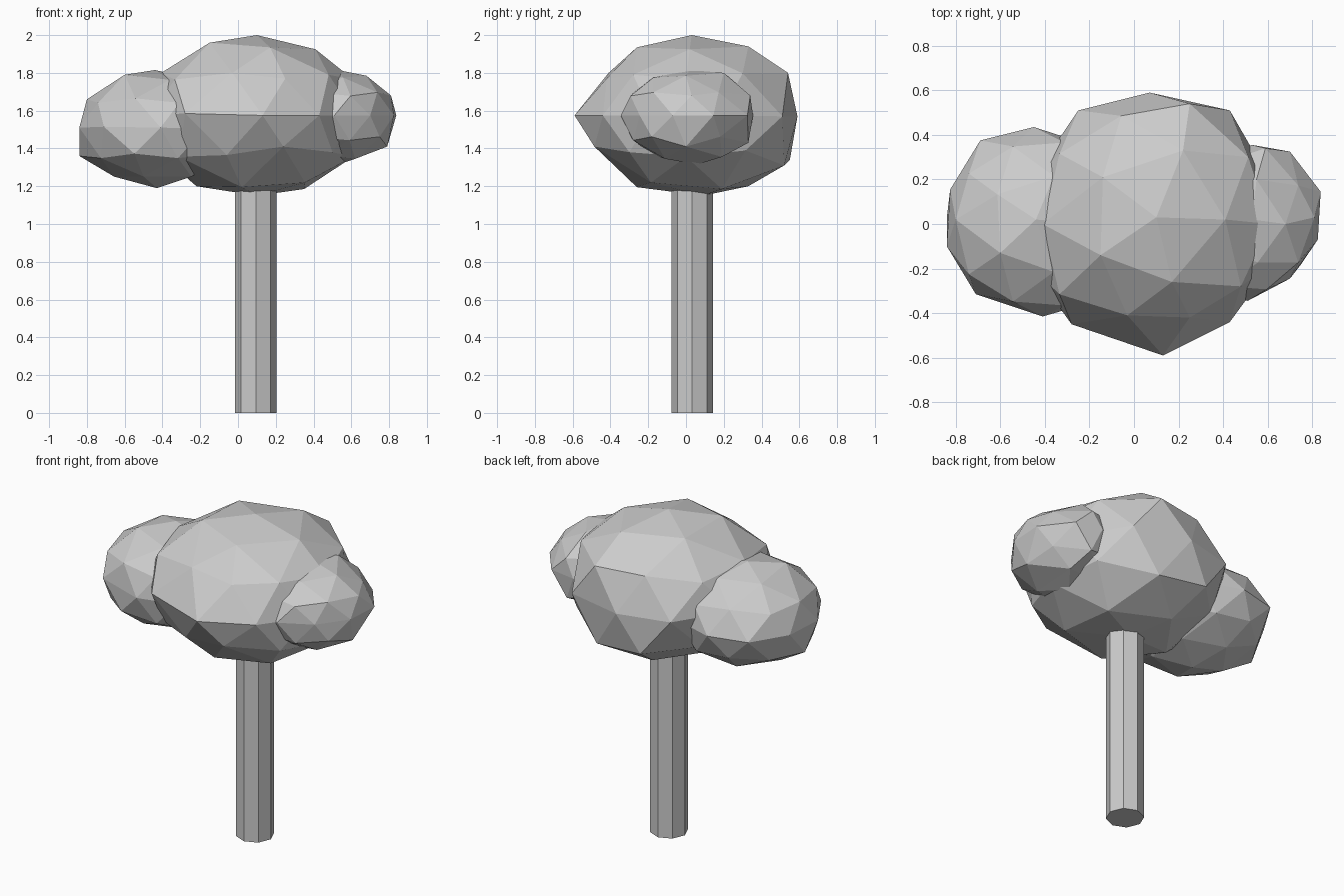
import bpy
from mathutils import Vector

grey = bpy.data.materials.new("light_grey")
grey.diffuse_color = (0.6, 0.6, 0.6, 1)
FLATTEN = 0.7  # foliage is squashed vertically


def foliage(name, centre, radius, pulls):
    """Faceted, squashed ball; each pull moves the closest corner to give an uneven outline."""
    bpy.ops.mesh.primitive_ico_sphere_add(subdivisions=2, radius=radius)
    ob = bpy.context.object
    ob.name = name
    ob.data.materials.append(grey)
    c = Vector(centre)
    for v in ob.data.vertices:
        v.co.z *= FLATTEN
        v.co += c
    rest = [v.co.copy() for v in ob.data.vertices]
    for p in pulls:
        target = Vector(p)
        i = min(range(len(rest)), key=lambda k: (rest[k] - target).length)
        ob.data.vertices[i].co = target
    ob.data.update()
    return ob


# Large middle crown
foliage("main_foliage", (0.1, 0, 1.577), 0.6, [
    # top and bottom
    (0.1, 0.03, 2.0), (0.1, 0.09, 1.15),
    (-0.15, -0.14, 1.96), (0.17, -0.26, 1.935), (0.41, 0.02, 1.925),
    (0.22, 0.33, 1.94), (-0.14, 0.21, 1.95),
    # widest ring
    (-0.28, -0.45, 1.585), (0.13, -0.59, 1.575), (0.43, -0.44, 1.575),
    (0.43, 0.51, 1.57), (0.07, 0.59, 1.57), (-0.25, 0.51, 1.57),
    (0.62, 0.18, 1.575), (0.62, -0.18, 1.575),
    # upper shoulder
    (0.25, 0.54, 1.80), (-0.03, -0.41, 1.80), (0.25, -0.42, 1.77),
    (0.48, -0.28, 1.79), (0.61, 0, 1.765),
    # underside
    (-0.06, -0.43, 1.365), (0.24, -0.485, 1.41), (0.5, -0.3, 1.38),
    (0.25, 0.52, 1.31), (-0.07, 0.55, 1.34), (0.35, 0.19, 1.185),
    (0, 0.33, 1.2), (0.02, -0.26, 1.195), (-0.22, 0.02, 1.2)])

# Lower clump on the left
foliage("left_foliage", (-0.43, 0, 1.507), 0.43, [
    (-0.44, 0.02, 1.815), (-0.43, 0, 1.19), (-0.6, -0.13, 1.79),
    (-0.84, -0.10, 1.51), (-0.825, 0.155, 1.51), (-0.71, -0.315, 1.515),
    (-0.41, -0.415, 1.51), (-0.69, 0.375, 1.51), (-0.45, 0.435, 1.51),
    (-0.84, 0.03, 1.36), (-0.80, 0.02, 1.66)])

# Small clump on the right
foliage("right_foliage", (0.5, 0, 1.57), 0.345, [
    (0.53, 0.02, 1.815), (0.68, 0, 1.785), (0.81, 0.03, 1.68),
    (0.838, 0.145, 1.575), (0.825, -0.07, 1.575), (0.70, 0.325, 1.575),
    (0.70, -0.245, 1.575), (0.53, 0.355, 1.575), (0.51, -0.345, 1.575),
    (0.79, 0, 1.41), (0.59, 0.34, 1.68), (0.59, 0.33, 1.43),
    (0.55, 0.2, 1.80), (0.63, 0.19, 1.355), (0.53, 0.06, 1.315),
    (0.62, -0.11, 1.345)])

# Straight eight-sided trunk
bpy.ops.mesh.primitive_cylinder_add(vertices=8, radius=0.109, depth=1.3,
                                    location=(0.094, 0.033, 0.65))
trunk = bpy.context.object
trunk.name = "trunk"
trunk.data.materials.append(grey)
